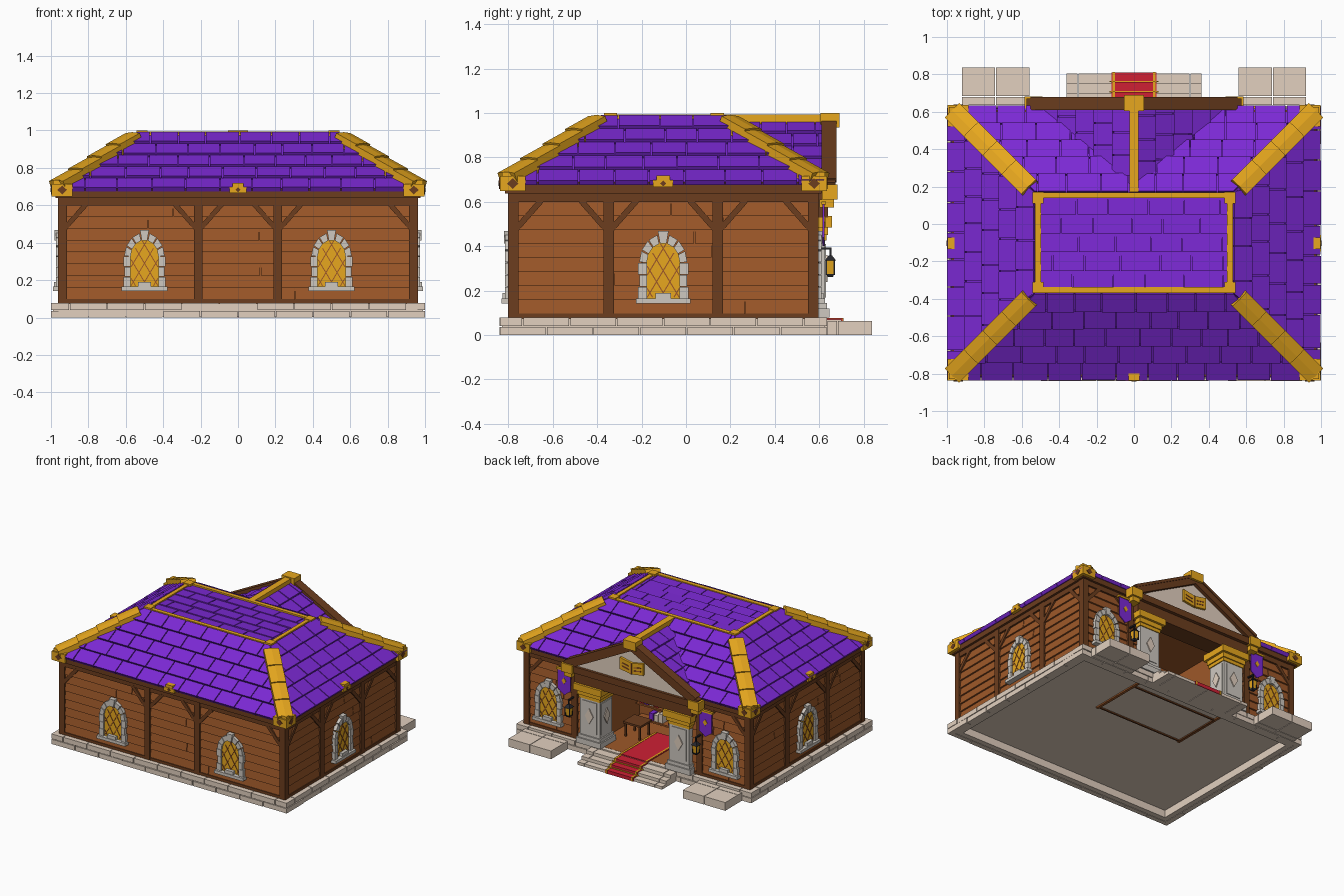
import bpy, bmesh, math, random
from mathutils import Vector, Matrix

if "Cube" in bpy.data.objects:
    bpy.data.objects.remove(bpy.data.objects["Cube"])

random.seed(4)
COL = {
    "purple_tile": (0.20, 0.022, 0.66), "gold": (0.86, 0.42, 0.014),
    "plank_brown": (0.34, 0.098, 0.022), "dark_brown": (0.15, 0.047, 0.013),
    "warm_stone": (0.76, 0.63, 0.52), "grey_stone": (0.62, 0.58, 0.53),
    "red_cloth": (0.62, 0.014, 0.034), "black_iron": (0.02, 0.02, 0.025),
}
MATS = {}
for key, c in COL.items():
    MATS[key] = bpy.data.materials.new(key)
    MATS[key].diffuse_color = (*c, 1)
PARTS = {}
ID = Matrix.Identity(4)


def solid(name, mat, ring0, ring1, M=ID):
    """Closed solid between two rings of points."""
    bm, _ = PARTS.setdefault(name, (bmesh.new(), mat))
    a = [bm.verts.new(M @ Vector(p)) for p in ring0]
    b = [bm.verts.new(M @ Vector(p)) for p in ring1]
    n = len(a)
    faces = [bm.faces.new(a), bm.faces.new(b)]
    faces += [bm.faces.new((a[i], a[(i + 1) % n], b[(i + 1) % n], b[i])) for i in range(n)]
    bmesh.ops.recalc_face_normals(bm, faces=faces)


def prism(name, mat, pts, w0, w1, M=ID):
    """Profile in x/z extruded along y."""
    solid(name, mat, [(x, w0, z) for x, z in pts], [(x, w1, z) for x, z in pts], M)


def box(name, mat, x0, x1, y0, y1, z0, z1, M=ID):
    prism(name, mat, [(x0, z0), (x1, z0), (x1, z1), (x0, z1)], y0, y1, M)


def bar(name, mat, a, b, width, w0, w1, M=ID):
    """Straight strip between two x/z points."""
    a, b = Vector(a), Vector(b)
    d = (b - a).normalized() * width / 2
    s = Vector((-d.y, d.x))
    prism(name, mat, [a - s, b - s, b + s, a + s], w0, w1, M)


def tiles(name, BL, BR, TL, TR, rows, length, thick=.02):
    """Staggered overlapping tiles on a four-sided roof slope."""
    BL, BR, TL, TR = map(Vector, (BL, BR, TL, TR))
    u = (BR - BL).normalized()
    n = u.cross(TL - BL).normalized()
    up = (TL - BL) - u * (TL - BL).dot(u)
    lo = lambda t: (TL - BL).dot(u) * t
    hi = lambda t: (BR - BL).dot(u) + (TR - BR).dot(u) * t
    for r in range(rows):
        t = (r / rows, (r + 0.97) / rows)
        s = min(lo(t[0]), lo(t[1])) - length * (0.5 if r % 2 else 0.0)
        while s < hi(t[0]):
            e = s + length * random.uniform(0.85, 1.15)
            c = [min(max(q, lo(k)), hi(k)) for k in t for q in (s + .003, e - .003)]
            if c[1] - c[0] > .006 or c[3] - c[2] > .006:
                h = thick + random.uniform(-.002, .002)
                P = lambda q, k, z: BL + u * q + up * k + n * z
                mk = lambda zb, zt: [P(c[0], t[0], zb), P(c[1], t[0], zb), P(c[3], t[1], zt), P(c[2], t[1], zt)]
                solid(name, "purple_tile", mk(-.006, -.006), mk(h, .008))
            s = e


def wall_matrix(x, y, deg):
    return Matrix.Translation((x, y, 0)) @ Matrix.Rotation(math.radians(deg), 4, 'Z')


def window(M, c):
    M = M @ Matrix.Translation((c, 0, 0))
    R, S, H = .078, .325, .09
    arc = [(R * math.cos(a), S + H * math.sin(a)) for a in [math.pi * i / 10 for i in range(11)]]
    prism("window_glass", "gold", [(-R, .16), (R, .16)] + arc, 0, .02, M)
    # diamond lattice, clipped to the arch
    inside = lambda x, z: abs(x) < R and z > .16 and (z < S or (x / R) ** 2 + ((z - S) / H) ** 2 < 1)
    for sg in (-1, 1):
        for k in range(-4, 5):
            pts = [(sg * (k * .06 + q * .012), .29 + q * .02) for q in range(-12, 13)]
            pts = [p for p in pts if inside(*p)]
            if len(pts) > 1:
                bar("window_lattice", "plank_brown", pts[0], pts[-1], .005, .018, .023, M)
    # stone surround
    for sg in (-1, 1):
        for i in range(3):
            o = .106 if i % 2 else .113
            z = .165 + i * .054
            xs = sorted((sg * .074, sg * o))
            box("window_surround", "grey_stone", *xs, 0, .034, z, z + .052, M)
    for i in range(7):
        a0, a1 = math.pi * i / 7 + .025, math.pi * (i + 1) / 7 - .025
        o = .122 if i == 3 else .108
        pts = [(r * math.cos(a), S + r * 1.2 * math.sin(a)) for r, a in ((.074, a0), (o, a0), (o, a1), (.074, a1))]
        prism("window_surround", "grey_stone", pts, 0, .04 if i == 3 else .034, M)
    box("window_sill", "grey_stone", -.122, .122, 0, .05, .142, .165, M)
    box("window_sill", "grey_stone", -.035, .035, 0, .045, .165, .19, M)


def wall(M, half, posts, windows, gap=0):
    spans = [(-half, -gap), (gap, half)] if gap else [(-half, half)]
    for a, b in spans:
        box("wall_core", "plank_brown", a + .02, b - .02, -.03, 0, .07, .645, M)
        box("sill_beam", "dark_brown", a, b, 0, .02, .072, .098, M)
        # horizontal planks with staggered joints
        for r in range(8):
            z = .098 + r * .063
            j = a + (b - a) * random.uniform(.2, .8)
            for p, q in ((a, j - .002), (j + .002, b)):
                solid("wall_planks", "plank_brown", [(p, 0, z), (q, 0, z), (q, 0, z + .059), (p, 0, z + .059)],
                      [(p, .014, z), (q, .014, z), (q, .006, z + .059), (p, .006, z + .059)], M)
    box("top_beam", "dark_brown", -half, half, -.02, .018, .6, .645, M)
    box("eave_fascia", "dark_brown", -half - .015, half + .015, -.03, .035, .638, .69, M)
    for p in posts:
        box("wall_posts", "dark_brown", p - .023, p + .023, -.02, .022, .075, .642, M)
        for sg in (-1, 1):
            if abs(p + sg * .1) < half and abs(p + sg * .1) > gap:
                bar("corner_braces", "dark_brown", (p + sg * .015, .48), (p + sg * .125, .605), .026, 0, .02, M)
    for c in windows:
        window(M, c)
    # two courses of foundation stones
    h = half + .04
    for r, (z0, z1) in enumerate(((0, .036), (.041, .078))):
        n = round(h * 2 / .2)
        cuts = [-h] + [-h + 2 * h * (i + .5 * r) / n for i in range(1 - r, n)] + [h]
        cuts = sorted(set(round(c, 4) for c in cuts))
        for p, q in zip(cuts, cuts[1:]):
            box("foundation_stones", "warm_stone", p + .003, q - .003, .02, .06 - random.uniform(0, .005), z0, z1, M)
    box("foundation_core", "warm_stone", -h + .012, h - .012, -.02, .048, .003, .075, M)


FRONT, BACK = wall_matrix(0, -.78, 180), wall_matrix(0, .575, 0)
RIGHT, LEFT = wall_matrix(.94, -.1025, -90), wall_matrix(-.94, -.1025, 90)
wall(FRONT, .96, (-.938, -.212, .212, .938), (-.5, .5))
wall(BACK, .96, (-.938, -.53, .53, .938), (-.75, .75), gap=.36)
for M in (RIGHT, LEFT):
    wall(M, .6975, (-.675, -.245, .245, .675), (0,))
for M in (FRONT, RIGHT, LEFT):      # small clasp on each eave
    box("eave_clasps", "gold", -.045, .045, .03, .06, .667, .697, M)
    box("eave_clasps", "gold", -.03, .03, .02, .057, .697, .718, M)
    prism("cap_studs", "dark_brown", [(-.014, .683), (0, .67), (.014, .683), (0, .695)], .055, .063, M)

# floor slab and small entrance room
box("floor_slab", "warm_stone", -.95, .95, -.79, .59, .06, .072)
box("room_floor", "plank_brown", -.36, .36, .05, .6, .072, .08)
box("room_ceiling", "plank_brown", -.37, .37, .04, .6, .585, .6)
for s in (-1, 1):
    box("room_walls", "plank_brown", *sorted((s * .36, s * .38)), .04, .575, .05, .6)
    box("door_jambs", "dark_brown", *sorted((s * .34, s * .385)), .56, .6, .075, .6)
    box("room_footing", "dark_brown", -.37, .37, .05 + (s + 1) * .19, .062 + (s + 1) * .19, .05, .065)
    box("room_footing", "dark_brown", s * .365 - .006, s * .365 + .006, .05, .442, .05, .065)
box("room_walls", "plank_brown", -.38, .38, .03, .05, .07, .6)
for s in range(4):                  # shelf boards and books
    z = .1 + s * .11
    box("bookshelf", "plank_brown", -.34, .34, .05, .12, z, z + .012)
    for i in range(16):
        if random.random() < .8:
            col = random.choice(("red_cloth", "purple_tile", "warm_stone"))
            x = -.33 + i * .041
            box("books_" + col, col, x, x + .034, .055, .11, z + .012, z + random.uniform(.06, .09))
box("reading_table", "dark_brown", .12, .27, .24, .38, .18, .195)
for x in (.13, .25):
    for y in (.25, .36):
        box("reading_table", "dark_brown", x, x + .012, y, y + .012, .08, .18)

# hipped roof body, tiles, flat top
ZE, ZT = .68, .987
rect = lambda x, y0, y1, z: [(-x, y0, z), (x, y0, z), (x, y1, z), (-x, y1, z)]
solid("roof_body", "purple_tile", rect(.982, -.822, .617, ZE - .002), rect(.525, -.365, .165, .975))
b, t = rect(.988, -.825, .622, ZE), rect(.53, -.37, .17, ZT)
for i in range(4):
    j = (i + 1) % 4
    tiles("roof_tiles", b[i], b[j], t[i], t[j], 5, .165)
tiles("roof_top_tiles", *[rect(.51, -.35, .15, .974)[i] for i in (0, 1, 3, 2)], 5, .19, .014)
for y in (-.353, .153):
    box("roof_top_frame", "gold", -.53, .53, y - .015, y + .015, .96, .994)
for x in (-.513, .513):
    box("roof_top_frame", "gold", x - .015, x + .015, -.37, .17, .96, .994)
    for y in (-.34, .14):
        box("roof_top_frame", "gold", x - .03, x + .03, y - .03, y + .03, .96, 1.0)

# gold hip boards and corner caps
for sx in (-1, 1):
    for y0, sy in ((-.838, -1), (.635, 1)):
        a = Vector((sx * .965, y0 - sy * .035, .705))
        e = Vector((sx * .56, y0 - sy * .44, .968))
        d = e - a
        side = Vector((-sy * sx, 1, 0)).normalized()
        nrm = d.cross(side).normalized()
        nrm *= 1 if nrm.z > 0 else -1
        for i in range(4):
            p, q = a + d * (i / 4), a + d * (i / 4 + .255)
            W = .054
            ring = lambda o, h: [o - side * W - nrm * .035, o + side * W - nrm * .035,
                                 o + side * W + nrm * (h - .006), o + nrm * h, o - side * W + nrm * (h - .006)]
            solid("hip_boards", "gold", ring(p, .033), ring(q, .024))
        box("eave_corner_caps", "gold", *sorted((sx * .885, sx * .998)), *sorted((y0 - sy * .115, y0)), .648, .715)
        box("eave_corner_caps", "gold", *sorted((sx * .915, sx * .99)), *sorted((y0 - sy * .085, y0 - sy * .01)), .715, .735)
        # diamond studs on both outer faces
        dia = lambda c: [(c - .026, .682), (c, .658), (c + .026, .682), (c, .706)]
        prism("cap_studs", "dark_brown", dia(sx * .94), y0 - .003, y0 + .003)
        S = Matrix.Translation((sx * .997, y0 - sy * .058, 0)) @ Matrix.Rotation(math.pi / 2, 4, 'Z')
        prism("cap_studs", "dark_brown", dia(0), -.003, .003, S)

# porch gable
prism("gable_roof_body", "purple_tile", [(-.5, .675), (.5, .675), (0, .955)], .2, .62)
gz = lambda x: .958 - .56 * x
tiles("gable_tiles", (.5, .57, gz(.5)), (.5, .622, gz(.5)), (.01, .2, gz(0)), (.01, .622, gz(0)), 5, .13)
tiles("gable_tiles", (-.5, .622, gz(.5)), (-.5, .57, gz(.5)), (-.01, .622, gz(0)), (-.01, .2, gz(0)), 5, .13)
prism("gable_panel", "warm_stone", [(-.5, .65), (.5, .65), (0, .94)], .6, .645)
box("gable_tie_beam", "dark_brown", -.5, .5, .59, .665, .615, .665)
box("porch_lintel", "dark_brown", -.5, .5, .5, .64, .53, .615)
for s in (-1, 1):
    bar("gable_rakes", "dark_brown", (s * .56, .66), (0, .95), .06, .614, .672)
    bar("gable_rakes", "dark_brown", (s * .55, .695), (0, .98), .02, .61, .678)
    box("rake_end_caps", "gold", *sorted((s * .49, s * .585)), .612, .682, .61, .677)
    box("rake_end_caps", "gold", *sorted((s * .505, s * .57)), .6, .667, .575, .61)
    prism("gable_book", "gold", [(0, .735), (s * .1, .75), (s * .1, .84), (0, .82)], .64, .662)
    for z in (.765, .79):
        bar("gable_book_lines", "plank_brown", (s * .02, z), (s * .08, z + .012), .008, .655, .665)
box("gable_book_lines", "plank_brown", -.004, .004, .65, .666, .735, .82)
box("gable_ridge", "gold", -.025, .025, .17, .62, .95, .992)
box("gable_ridge_cap", "gold", -.054, .054, .605, .69, .935, 1.0)

for s in (-1, 1):
    # stone pillars with gold capitals
    P = Matrix.Translation((s * .38, .55, 0))
    box("porch_pillars", "grey_stone", -.085, .085, -.075, .075, .08, .46, P)
    for h, z0, z1 in ((.105, .078, .12), (.095, .12, .145)):
        box("pillar_bases", "grey_stone", -h, h, -h + .01, h - .01, z0, z1, P)
    for h, z0, z1 in ((.092, .425, .45), (.1, .45, .485), (.118, .485, .535)):
        box("pillar_capitals", "gold", -h, h, -h + .01, h - .01, z0, z1, P)
    for Q in (P, P @ Matrix.Rotation(math.radians(90 * s), 4, 'Z') @ Matrix.Translation((0, .01, 0))):
        box("pillar_panels", "grey_stone", -.06, .06, .07, .08, .17, .41, Q)
        prism("pillar_diamonds", "warm_stone", [(-.035, .3), (0, .24), (.035, .3), (0, .36)], .075, .087, Q)
    # banner with rod
    x = s * .6
    prism("banners", "purple_tile", [(x - .055, .59), (x - .055, .44), (x, .4), (x + .055, .44), (x + .055, .59)], .615, .623)
    prism("banner_emblems", "gold", [(x - .018, .51), (x, .485), (x + .018, .51), (x, .535)], .62, .627)
    box("banner_rods", "gold", x - .065, x + .065, .61, .63, .588, .602)
    # hanging lantern
    x = s * .54
    L = Matrix.Translation((x, .65, 0))
    box("lantern_bracket", "black_iron", -.006, .006, -.06, .006, .385, .395, L)
    box("lantern_bracket", "black_iron", -.004, .004, -.004, .004, .345, .39, L)
    sq = lambda r, z: [(-r, -r, z), (r, -r, z), (r, r, z), (-r, r, z)]
    solid("lantern_cap", "black_iron", sq(.026, .335), sq(.008, .358), L)
    solid("lantern_glass", "gold", sq(.015, .275), sq(.021, .335), L)
    solid("lantern_cap", "black_iron", sq(.012, .262), sq(.018, .276), L)
    for cx in (-1, 1):
        for cy in (-1, 1):
            box("lantern_cap", "black_iron", cx * .018 - .003, cx * .018 + .003, cy * .018 - .003, cy * .018 + .003, .27, .337, L)
    # paving slabs
    for x0, x1 in ((.56, .738), (.742, .92)):
        for y0, y1 in ((.637, .68), (.684, .838)):
            box("paving_slabs", "warm_stone", *sorted((s * x0, s * x1)), y0, y1, 0, .063)

# steps and carpet
STEPS = ((.805, .022), (.755, .046), (.7, .07))
for i, (y, z) in enumerate(STEPS):
    for x0, x1 in ((-.36, -.302), (-.298, -.002), (.002, .298), (.302, .36)):
        box("entrance_steps", "warm_stone", x0, x1, .62, y, 0, z)
    y0 = STEPS[i + 1][0] if i < 2 else .63
    box("carpet", "red_cloth", -.12, .12, y0, y + .005, z, z + .005)
    box("carpet", "red_cloth", -.12, .12, y, y + .005, max(z - .022, 0), z)
    if i:
        box("carpet_trim", "gold", -.13, .13, y + .004, y + .01, z - .021, z - .013)
    for s in (-1, 1):
        box("carpet_trim", "gold", s * .108 - .007, s * .108 + .007, y0, y + .008, z, z + .007)
        box("carpet_trim", "gold", s * .108 - .007, s * .108 + .007, y, y + .008, max(z - .022, 0), z)
box("entrance_threshold", "warm_stone", -.36, .36, .57, .632, .07, .079)
box("carpet", "red_cloth", -.12, .12, .2, .636, .078, .085)
for s in (-1, 1):
    box("carpet_trim", "gold", s * .108 - .007, s * .108 + .007, .2, .638, .078, .087)

for name, (bm, mat) in PARTS.items():
    bmesh.ops.dissolve_degenerate(bm, dist=1e-5, edges=bm.edges)
    me = bpy.data.meshes.new(name)
    bm.to_mesh(me)
    bm.free()
    me.materials.append(MATS[mat])
    bpy.context.collection.objects.link(bpy.data.objects.new(name, me))

for m in bpy.data.materials:
    if m.users and not m.is_grease_pencil:
        m.use_nodes = True
        m.node_tree.nodes["Principled BSDF"].inputs["Base Color"].default_value = m.diffuse_color
